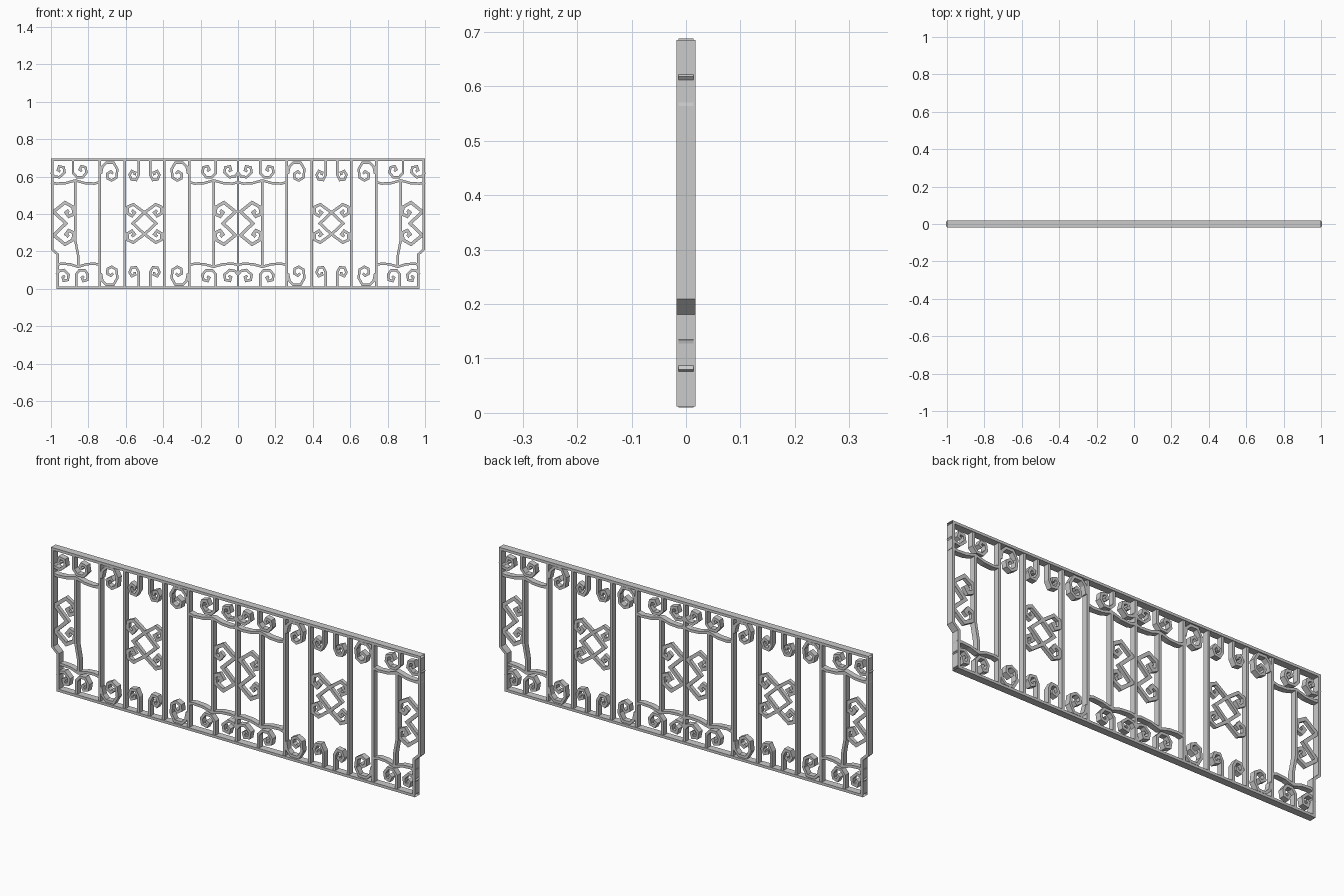
import bpy, bmesh
from mathutils import Vector

if "Cube" in bpy.data.objects:
    bpy.data.objects.remove(bpy.data.objects["Cube"])

H = 0.698          # overall height
T = 0.013          # bar thickness


def ribbon(bm, pts, t, depth, cap=True):
    """Sweep a flat rectangular bar along an xz path with mitred corners."""
    p = [Vector(q) for q in pts]
    rings = []
    for i, c in enumerate(p):
        a = (c - p[i - 1]).normalized() if i else (p[1] - c).normalized()
        b = (p[i + 1] - c).normalized() if i < len(p) - 1 else a
        na, nb = Vector((-a.y, a.x)), Vector((-b.y, b.x))
        m = (na + nb).normalized()
        m *= t / 2 / max(m.dot(na), 0.5)
        d = depth / 2
        rings.append([bm.verts.new((c.x + s * m.x, y, c.y + s * m.y))
                      for s, y in ((1, -d), (1, d), (-1, d), (-1, -d))])
    for r, q in zip(rings, rings[1:]):
        for k in range(4):
            j = (k + 1) % 4
            bm.faces.new((r[k], r[j], q[j], q[k]))
    if cap:
        bm.faces.new(rings[0])
        bm.faces.new(rings[-1][::-1])


def part(name, paths, t=T, depth=0.028, cap=True):
    bm = bmesh.new()
    for pts in paths:
        ribbon(bm, pts, t, depth, cap)
    bmesh.ops.recalc_face_normals(bm, faces=bm.faces)
    me = bpy.data.meshes.new(name)
    bm.to_mesh(me)
    bm.free()
    ob = bpy.data.objects.new(name, me)
    bpy.context.collection.objects.link(ob)


def sides(pts):
    """Left and right copies."""
    return [[(s * x, z) for x, z in pts] for s in (1, -1)]


def quarters(pts):
    """Copies mirrored about x = 0.5 and x = 0."""
    return sides(pts) + sides([(1 - x, z) for x, z in pts])


def squeeze(x):
    """The lower outer block is narrower, following the stepped end post."""
    return x if x < 0.74 else 0.74 + (x - 0.74) * 0.885


def top_bottom(pts):
    """Quarter copies along the top plus the flipped set along the bottom."""
    out = quarters(pts)
    for base in (pts, [(1 - x, z) for x, z in pts]):
        out += sides([(squeeze(x), H - z) for x, z in base])
    return out


def tall(pts, mid=0.35):
    """Extend a path that starts on the mid height to its mirrored lower half."""
    return [(x, 2 * mid - z) for x, z in pts[:0:-1]] + pts


# frame rails and stepped end posts
part("top_rail", [[(-1, 0.6905), (1, 0.6905)]], T, 0.035, False)
part("bottom_rail", [[(-0.97, 0.0065), (0.97, 0.0065)]], T, 0.035, False)
part("end_post", sides([(0.9935, 0.685), (0.9935, 0.212),
                        (0.9635, 0.184), (0.9635, 0.012)]), T, 0.035)

# full-height upright bars
xs = [0] + [s * x for x in (0.26, 0.395, 0.605, 0.74) for s in (1, -1)]
part("upright_bar", [[(x, 0.012), (x, 0.685)] for x in xs])

# short bars held between the wavy bands
part("short_bar", sides([(0.13, 0.12), (0.13, 0.578)])
     + sides([(0.87, 0.578), (0.87, 0.26), (0.855, 0.18), (0.855, 0.12)]))

# wavy bands
part("wavy_band", top_bottom([(0, 0.57), (0.03, 0.563), (0.08, 0.566), (0.13, 0.58),
                              (0.18, 0.566), (0.23, 0.563), (0.26, 0.57)]))

# small curls above the bands
part("side_curl", top_bottom([(0, 0.622), (0.016, 0.602), (0.045, 0.597), (0.073, 0.622),
                              (0.068, 0.65), (0.043, 0.655), (0.037, 0.635), (0.05, 0.628)]))
part("stem_curl", top_bottom([(0.118, 0.688), (0.118, 0.62), (0.138, 0.598), (0.17, 0.597),
                              (0.19, 0.622), (0.185, 0.65), (0.162, 0.656),
                              (0.153, 0.638), (0.165, 0.63)]))

# large curls beside the uprights
part("large_curl", top_bottom([(0.267, 0.615), (0.275, 0.655), (0.295, 0.675), (0.335, 0.675),
                               (0.355, 0.64), (0.35, 0.595), (0.325, 0.58), (0.303, 0.59),
                               (0.30, 0.615), (0.32, 0.628), (0.332, 0.615)]))

# hooks in the wide panels
part("panel_hook", top_bottom([(0.47, 0.688), (0.47, 0.61), (0.455, 0.582), (0.43, 0.585),
                               (0.42, 0.61), (0.432, 0.63), (0.45, 0.622), (0.447, 0.608)]))

# zigzag scrolls beside the centre bar and end posts
part("zigzag_scroll", quarters(tall([(0.08, 0.35), (0.014, 0.413), (0.075, 0.462),
                                     (0.118, 0.437), (0.122, 0.40), (0.095, 0.388),
                                     (0.08, 0.408), (0.095, 0.42)])), 0.017, 0.018)

# crossed scrolls in the wide panels
part("crossed_scroll", quarters(tall([(0.438, 0.35), (0.5, 0.408), (0.56, 0.452),
                                      (0.59, 0.438), (0.592, 0.405), (0.567, 0.39),
                                      (0.553, 0.408), (0.568, 0.42)])), 0.015, 0.018)
